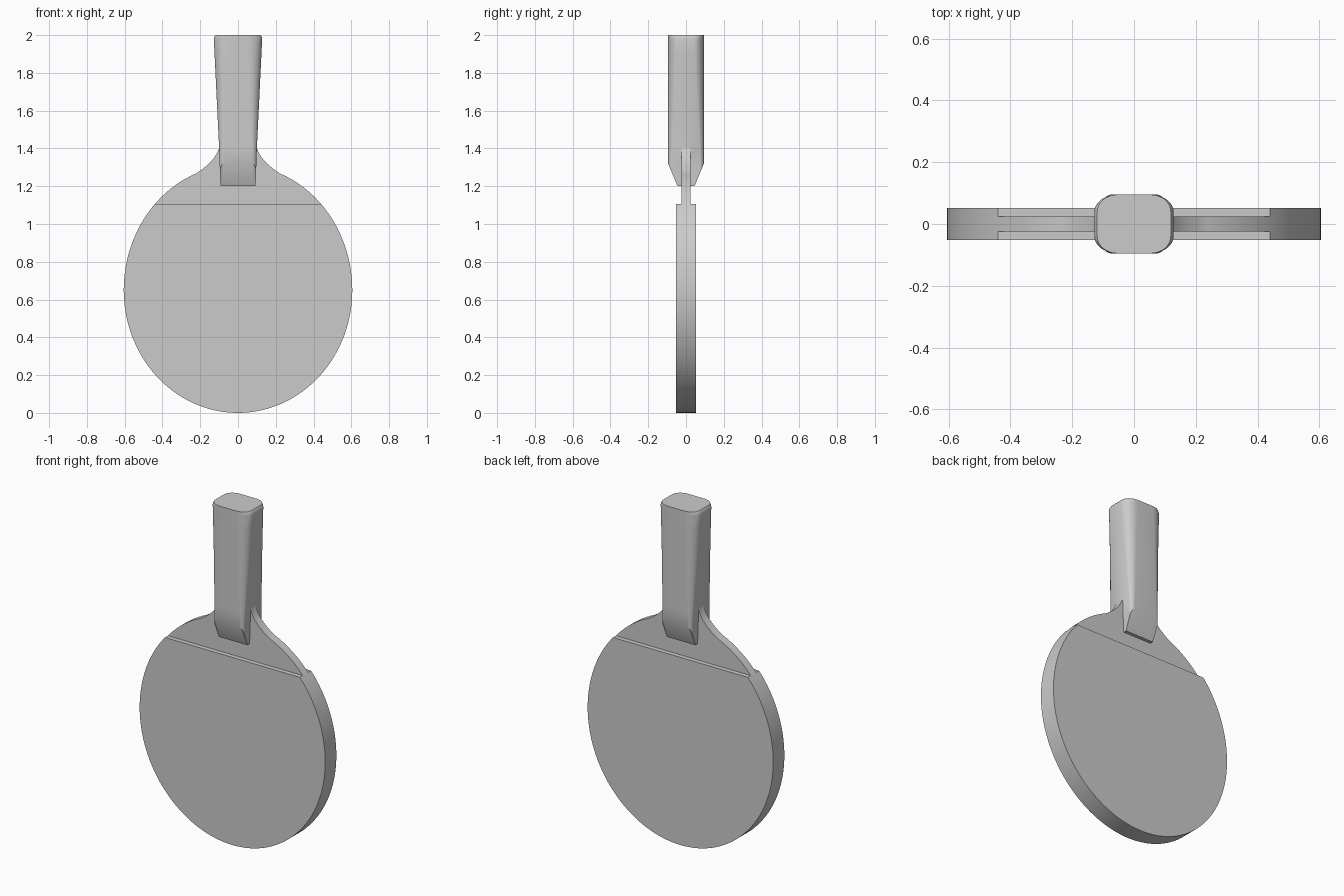
import bpy, bmesh, math

cube = bpy.data.objects.get("Cube")
if cube:
    bpy.data.objects.remove(cube, do_unlink=True)

grey = bpy.data.materials.new("plain grey")
grey.use_nodes = True
COLOUR = (0.6, 0.6, 0.6, 1)
grey.diffuse_color = COLOUR
grey.node_tree.nodes["Principled BSDF"].inputs["Base Color"].default_value = COLOUR


def finish(bm, name):
    bmesh.ops.recalc_face_normals(bm, faces=bm.faces)
    mesh = bpy.data.meshes.new(name)
    bm.to_mesh(mesh)
    bm.free()
    mesh.materials.append(grey)
    ob = bpy.data.objects.new(name, mesh)
    bpy.context.collection.objects.link(ob)
    bpy.ops.object.select_all(action='DESELECT')
    ob.select_set(True)
    bpy.context.view_layer.objects.active = ob
    bpy.ops.object.shade_smooth_by_angle(angle=math.radians(30))
    return ob


def slab(name, half_outline, half_thick):
    """Mirror a right-hand outline in x and extrude it through y."""
    outline = half_outline + [(-x, z) for x, z in reversed(half_outline) if x > 1e-5]
    bm = bmesh.new()
    face = bm.faces.new([bm.verts.new((x, -half_thick, z)) for x, z in outline])
    new = bmesh.ops.extrude_face_region(bm, geom=[face])["geom"]
    verts = [v for v in new if isinstance(v, bmesh.types.BMVert)]
    bmesh.ops.translate(bm, verts=verts, vec=(0, 2 * half_thick, 0))
    return finish(bm, name)


# Oval blade outline, split at the straight edge of the thick pad
WIDE, MID, LOW, HIGH, SPLIT = 0.605, 0.65, 0.65, 0.664, 1.106


def oval(a):
    s = math.sin(a)
    return WIDE * math.cos(a), MID + (HIGH if s > 0 else LOW) * s


split_a = math.asin((SPLIT - MID) / HIGH)
neck_a = math.acos(0.22 / WIDE)
N = 72
pad = [(0, 0)] + [oval(-math.pi / 2 + (split_a + math.pi / 2) * i / N) for i in range(1, N + 1)]
slab("blade_pad", pad, 0.052)

# Thin neck flaring from the blade into the handle
neck = [oval(split_a + (neck_a - split_a) * i / 12) for i in range(13)]
start, c1, c2, end = neck[-1], (0.155, 1.312), (0.115, 1.35), (0.098, 1.41)
for i in range(1, 13):
    t = i / 12
    w = ((1 - t) ** 3, 3 * t * (1 - t) ** 2, 3 * t * t * (1 - t), t ** 3)
    neck.append(tuple(sum(k * p[j] for k, p in zip(w, (start, c1, c2, end))) for j in (0, 1)))
slab("blade_neck", neck, 0.025)

# Handle: rounded section sharpening toward a wedge-cut lower end
FOOT, FOOT_Y, HALF_Y = 1.2, 0.045, 0.095
SEG = 8


def section(hx, hy, rx, ry, a0):
    quarter = []
    for i in range(SEG + 1):
        a = a0 + (math.pi / 2 - a0) * i / SEG
        s = (math.sin(a) - math.sin(a0)) / (1 - math.sin(a0))
        quarter.append((hx - rx + rx * math.cos(a) / math.cos(a0), hy - ry + ry * s))
    half = quarter + [(-x, y) for x, y in reversed(quarter)]
    return half + [(-x, -y) for x, y in half]


bm = bmesh.new()
rings = []


def add_ring(points, height):
    rings.append([bm.verts.new((x, y, height(y))) for x, y in points])


add_ring(section(0.093, FOOT_Y, 0.02, 0, 0), lambda y: FOOT)
slope = 0.12 / (HALF_Y - FOOT_Y)
add_ring(section(0.096, HALF_Y, 0.022, 0.014, 0.65),
         lambda y: FOOT + (abs(y) - FOOT_Y) * slope)
for i in range(1, 9):
    t = i / 8
    add_ring(section(0.096 + 0.032 * t, HALF_Y, 0.022 + 0.053 * t,
                     0.014 + 0.041 * t, 0.65 * (1 - t)),
             lambda y: 1.32 + 0.66 * t)
# Softened top rim on the two sides
for drop, z in ((0.002, 1.99), (0.009, 2.0)):
    add_ring(section(0.128 - drop, HALF_Y, 0.075 - drop, 0.055, 0), lambda y: z)
for low, high in zip(rings, rings[1:]):
    n = len(low)
    for i in range(n):
        j = (i + 1) % n
        bm.faces.new((low[i], low[j], high[j], high[i]))
bm.faces.new(rings[0])
bm.faces.new(rings[-1])
finish(bm, "handle")
